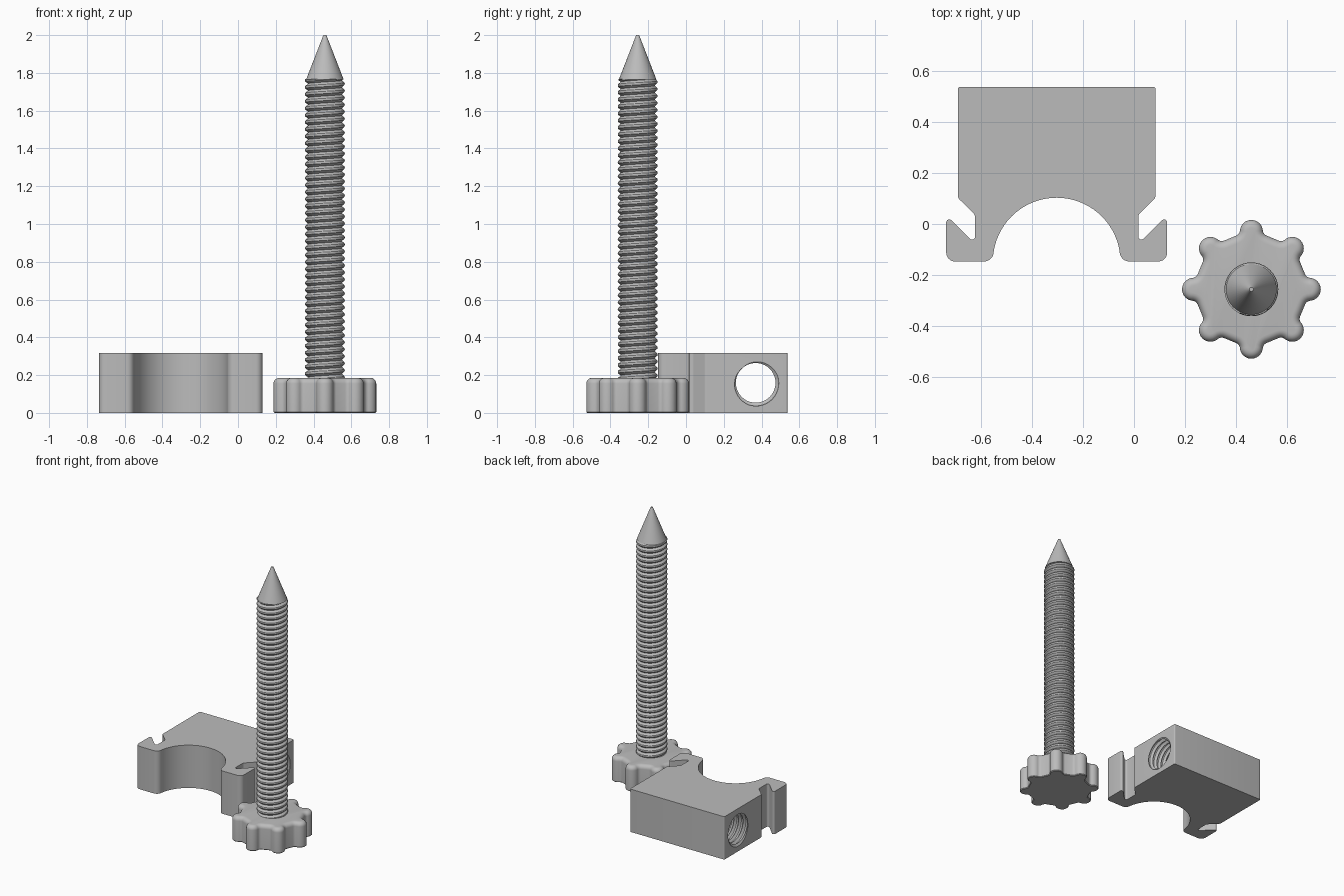
import bpy, bmesh, math
from mathutils import Vector, Matrix

if "Cube" in bpy.data.objects:
    bpy.data.objects.remove(bpy.data.objects["Cube"])

grey = bpy.data.materials.new("plain grey")
grey.use_nodes = True
grey.diffuse_color = (0.5, 0.5, 0.5, 1)
grey.node_tree.nodes["Principled BSDF"].inputs["Base Color"].default_value = (0.5, 0.5, 0.5, 1)

PITCH = 0.037
SCREW = Vector((0.46, -0.256, 0))
CLAMP_X, CLAMP_H = -0.303, 0.317


def make_object(name, bm):
    bmesh.ops.recalc_face_normals(bm, faces=bm.faces)
    mesh = bpy.data.meshes.new(name)
    bm.to_mesh(mesh)
    bm.free()
    mesh.materials.append(grey)
    obj = bpy.data.objects.new(name, mesh)
    bpy.context.collection.objects.link(obj)
    return obj


def activate(obj):
    bpy.ops.object.select_all(action='DESELECT')
    obj.select_set(True)
    bpy.context.view_layer.objects.active = obj


def smooth(obj, degrees=32):
    activate(obj)
    bpy.ops.object.shade_smooth_by_angle(angle=math.radians(degrees))


def fillet(corners, steps=6):
    """Round every (x, y, radius) corner of a closed outline."""
    out = []
    for i, (x, y, r) in enumerate(corners):
        p = Vector((x, y))
        if r == 0:
            out.append(p)
            continue
        a = (Vector(corners[i - 1][:2]) - p).normalized()
        b = (Vector(corners[(i + 1) % len(corners)][:2]) - p).normalized()
        half = a.angle(b) / 2
        centre = p + (a + b).normalized() * r / math.sin(half)
        t = r / math.tan(half)
        start, end = p + a * t - centre, p + b * t - centre
        sweep = start.angle_signed(end)
        for s in range(steps + 1):
            # angle_signed is clockwise positive
            out.append(centre + Matrix.Rotation(-sweep * s / steps, 2) @ start)
    return out


def loft(outline, levels):
    """Stack (z, inset) copies of an outline and cap both ends."""
    n = len(outline)
    normals = []
    for i in range(n):
        d = (outline[(i + 1) % n] - outline[i - 1]).normalized()
        normals.append(Vector((d.y, -d.x)))
    area = sum(outline[i - 1].cross(outline[i]) for i in range(n))
    sign = 1 if area > 0 else -1
    bm = bmesh.new()
    rings = []
    for z, inset in levels:
        pts = [p - m * inset * sign for p, m in zip(outline, normals)]
        rings.append([bm.verts.new((p.x, p.y, z)) for p in pts])
    for low, high in zip(rings, rings[1:]):
        for i in range(n):
            bm.faces.new((low[i - 1], low[i], high[i], high[i - 1]))
    bm.faces.new(rings[0])
    bm.faces.new(rings[-1])
    return bm


def thread(z0, z1, core, crest, segs=40):
    """Closed right-handed helical rod along z."""
    shape = (0, 0.45, 0.9, 1, 0.9, 0.45)
    k = len(shape)
    rows = int((z1 - z0) / PITCH + 2) * k
    bm = bmesh.new()
    columns = []
    for j in range(segs + 1):
        a = math.tau * j / segs
        column = []
        for i in range(-k - 1, rows):
            z = z0 + PITCH * (i / k + j / segs)
            r = core + (crest - core) * shape[i % k]
            if not z0 < z < z1:
                z, r = min(max(z, z0), z1), core
            column.append(bm.verts.new((r * math.cos(a), r * math.sin(a), z)))
        columns.append(column)
    for left, right in zip(columns, columns[1:]):
        for i in range(len(left) - 1):
            bm.faces.new((left[i], right[i], right[i + 1], left[i + 1]))
    bmesh.ops.remove_doubles(bm, verts=bm.verts, dist=0.00005)
    bmesh.ops.holes_fill(bm, edges=[e for e in bm.edges if e.is_boundary], sides=0)
    return bm


# Clamp block: half outline with hook and cradle, mirrored
half = [(0.387, 0.537, 0.008), (0.387, 0.102, 0.02), (0.32, 0.036, 0.02),
        (0.32, -0.078, 0.012), (0.433, 0.035, 0.012), (0.433, -0.147, 0.035),
        (0.25, -0.147, 0.038)]
for s in range(17):
    a = math.radians(10 + 80 * s / 16)
    half.append((0.25 * math.cos(a), -0.147 + 0.25 * math.sin(a), 0))
outline = fillet(half + [(-x, y, r) for x, y, r in reversed(half[:-1])])
clamp = make_object("clamp_block", loft(outline, [(0, 0), (CLAMP_H, 0)]))
clamp.location.x = CLAMP_X

# Threaded cross hole
bm = thread(-0.45, 0.45, 0.105, 0.124)
bmesh.ops.rotate(bm, verts=bm.verts, matrix=Matrix.Rotation(math.pi / 2, 3, 'Y'))
cutter = make_object("hole_cutter", bm)
cutter.location = (CLAMP_X, 0.369, 0.159)
cutter.hide_render = True
cut = clamp.modifiers.new("threaded_hole", 'BOOLEAN')
cut.object = cutter
cut.operation = 'DIFFERENCE'
cut.solver = 'EXACT'
activate(clamp)
bpy.ops.object.modifier_apply(modifier=cut.name)
bpy.data.objects.remove(cutter)
smooth(clamp)

# Knob: eight rounded lobes, rounded upper rim
LOBE_D, LOBE_R = 0.227, 0.045
lobe = [(0.216, -0.046, 0.024)]
for s in range(11):
    a = math.radians(-80 + 16 * s)
    lobe.append((LOBE_D + LOBE_R * math.cos(a), LOBE_R * math.sin(a), 0))
lobe.append((0.216, 0.046, 0.024))
corners = []
for i in range(8):
    c, s = math.cos(i * math.pi / 4), math.sin(i * math.pi / 4)
    corners += [(x * c - y * s, x * s + y * c, r) for x, y, r in lobe]
levels = [(0, 0.005), (0.005, 0)]
for s in range(7):
    a = s * math.pi / 12
    levels.append((0.155 + 0.03 * math.sin(a), 0.03 * (1 - math.cos(a))))
knob = make_object("knob", loft(fillet(corners, 4), levels))
knob.location = SCREW
smooth(knob)

# Threaded shaft
shaft = make_object("threaded_shaft", thread(0.17, 1.768, 0.09, 0.1055))
shaft.location = SCREW
smooth(shaft)

# Pointed tip
bm = bmesh.new()
bmesh.ops.create_cone(bm, cap_ends=True, segments=48, radius1=0.099, radius2=0.008, depth=0.234)
tip = make_object("pointed_tip", bm)
tip.location = SCREW + Vector((0, 0, 1.883))
smooth(tip)
